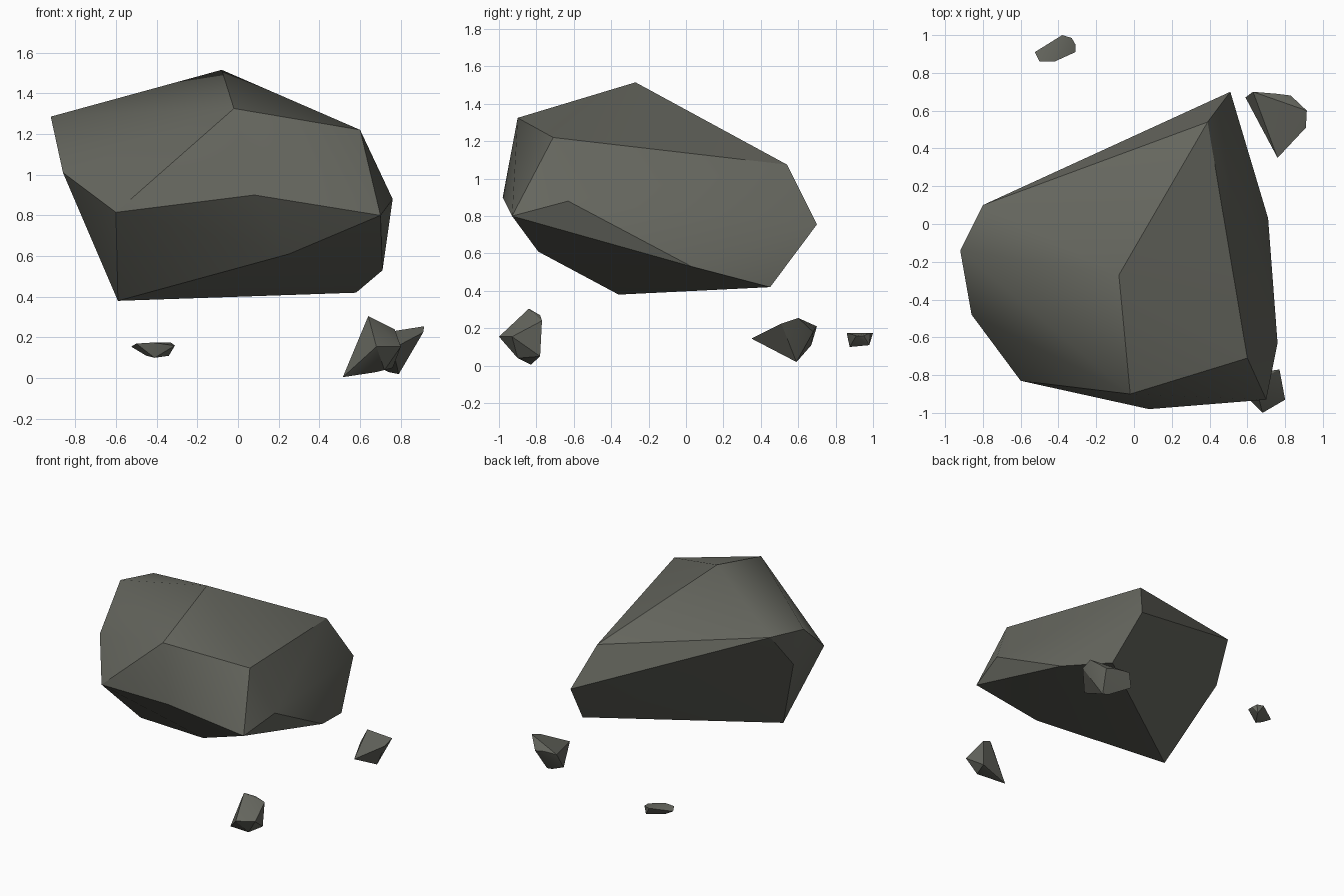
import bpy, bmesh, math

if "Cube" in bpy.data.objects:
    bpy.data.objects.remove(bpy.data.objects["Cube"])

# single stone colour
stone = bpy.data.materials.new("grey_stone")
stone.diffuse_color = (0.13, 0.133, 0.112, 1)
stone.use_nodes = True
stone.node_tree.nodes["Principled BSDF"].inputs["Base Color"].default_value = stone.diffuse_color


def chiselled_rock(name, corners):
    """Faceted rock: the convex hull of its corner points."""
    bm = bmesh.new()
    for c in corners:
        bm.verts.new(c)
    res = bmesh.ops.convex_hull(bm, input=bm.verts)
    loose = [v for v in bm.verts if not v.link_faces]
    bmesh.ops.delete(bm, geom=loose, context='VERTS')
    bmesh.ops.recalc_face_normals(bm, faces=bm.faces)
    mesh = bpy.data.meshes.new(name)
    bm.to_mesh(mesh)
    bm.free()
    mesh.materials.append(stone)
    ob = bpy.data.objects.new(name, mesh)
    bpy.context.collection.objects.link(ob)
    bpy.ops.object.select_all(action='DESELECT')
    ob.select_set(True)
    bpy.context.view_layer.objects.active = ob
    bpy.ops.object.shade_smooth_by_angle(angle=math.radians(30))
    return ob


# large floating boulder
chiselled_rock("boulder", [
    (-.08, -.27, 1.515), (-.92, -.14, 1.285), (-.02, -.90, 1.325), (.60, -.71, 1.22),
    (.39, .54, 1.075), (-.80, .10, 1.28),                                   # crown
    (.08, -.98, .90), (.70, -.93, .80), (-.60, -.83, .815), (-.86, -.48, 1.01),
    (.76, -.63, .88), (.51, .70, .755), (-.86, -.10, 1.01),                 # waist
    (.25, -.79, .61), (.71, .03, .53), (.58, .45, .42), (-.59, -.36, .38),  # underside
])

# shard at the back right
chiselled_rock("back_right_shard", [
    (.76, .35, .145), (.915, .60, .255), (.91, .51, .225), (.59, .67, .11),
    (.63, .70, .21), (.75, .69, .20), (.83, .68, .18), (.79, .59, .02), (.74, .60, .03),
])

# shard at the front right
chiselled_rock("front_right_shard", [
    (.515, -.83, .005), (.64, -.84, .305), (.68, -1.0, .155), (.80, -.93, .155),
    (.77, -.77, .24), (.76, -.78, .05), (.70, -.78, .27), (.68, -.88, .03), (.72, -.90, .04),
])

# flat chip at the back left
chiselled_rock("back_left_chip", [
    (-.525, .91, .155), (-.50, .86, .17), (-.42, .86, .175), (-.31, .91, .16),
    (-.31, .95, .16), (-.33, .985, .175), (-.38, 1.0, .175),
    (-.41, .875, .10), (-.34, .98, .11), (-.45, .90, .11),
])
